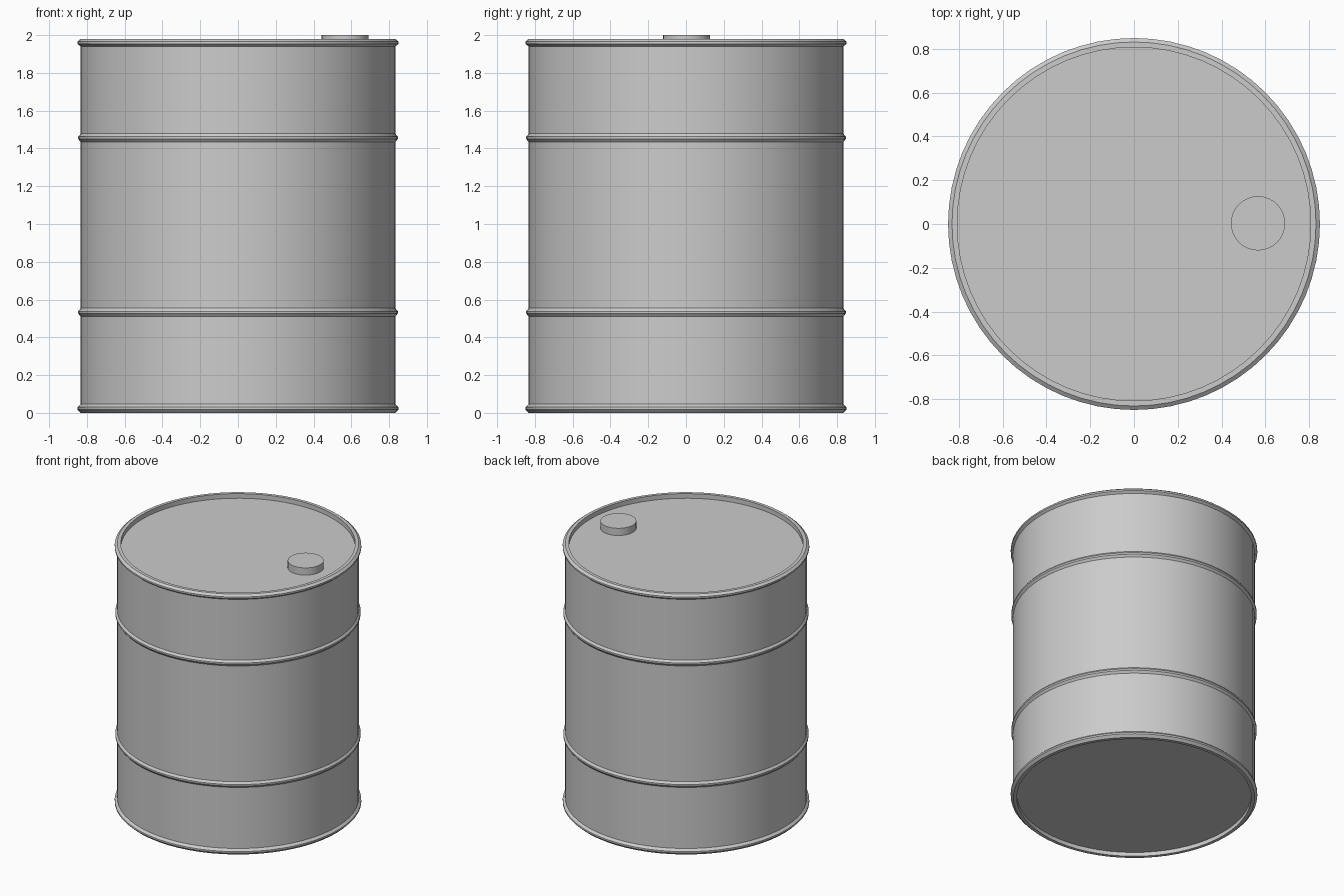
import bpy, bmesh, math

if "Cube" in bpy.data.objects:
    bpy.data.objects.remove(bpy.data.objects["Cube"])

def lathe(name, profile, segments, center=(0, 0)):
    """Revolve (radius, z) points around a vertical axis and close both ends."""
    bm = bmesh.new()
    rings = []
    for r, z in profile:
        rings.append([bm.verts.new((center[0] + r * math.cos(2 * math.pi * i / segments),
                                    center[1] + r * math.sin(2 * math.pi * i / segments), z))
                      for i in range(segments)])
    for a, b in zip(rings, rings[1:]):
        for i in range(segments):
            j = (i + 1) % segments
            bm.faces.new((a[i], a[j], b[j], b[i]))
    bm.faces.new(rings[0][::-1])
    bm.faces.new(rings[-1])
    mesh = bpy.data.meshes.new(name)
    bm.to_mesh(mesh)
    bm.free()
    obj = bpy.data.objects.new(name, mesh)
    bpy.context.collection.objects.link(obj)
    bpy.ops.object.select_all(action='DESELECT')
    obj.select_set(True)
    bpy.context.view_layer.objects.active = obj
    bpy.ops.object.shade_smooth_by_angle(angle=math.radians(35))
    return obj

BODY, RIM = 0.833, 0.85

def rib(z):
    """Rolling hoop bulging out of the wall."""
    return [(BODY, z - 0.022), (RIM - 0.004, z - 0.006), (RIM - 0.004, z + 0.006), (BODY, z + 0.022)]

# Drum shell: recessed base, bottom chime, two hoops, top chime, recessed lid
profile = [(0.808, 0.03), (0.808, 0.004), (0.832, 0.004), (RIM, 0.018), (RIM, 0.03), (BODY, 0.046)]
profile += rib(0.532) + rib(1.456)
profile += [(BODY, 1.94), (RIM, 1.954), (RIM, 1.966), (0.832, 1.98), (0.808, 1.98), (0.808, 1.945)]
profile = [(r, max(0, z - 0.004) if z < 0.01 else z) for r, z in profile]
lathe("drum_body", profile, 64)

# Bung cap on the lid
lathe("bung_cap", [(0.124, 1.94), (0.124, 2.0)], 32, (0.567, 0.003))
